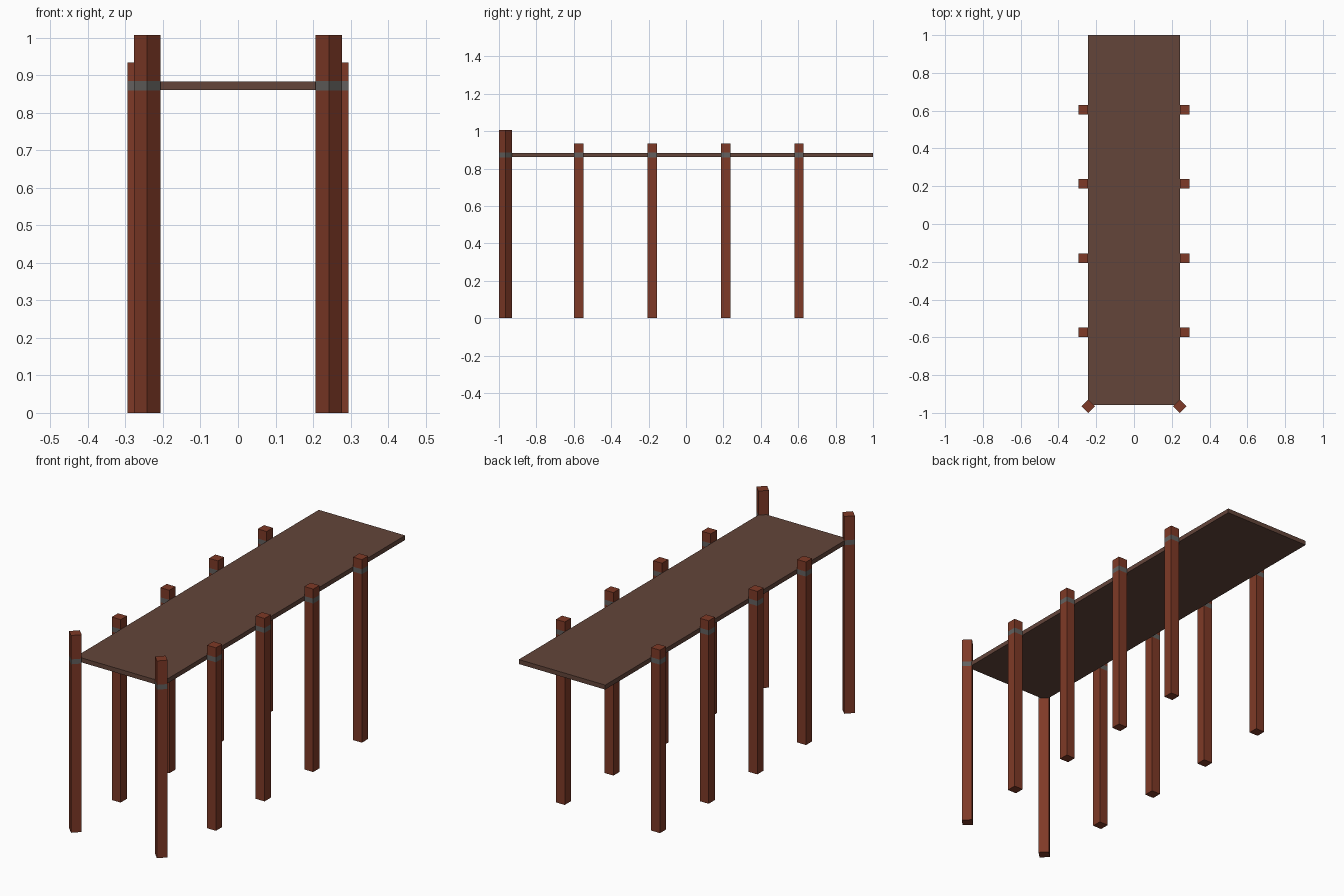
import bpy, bmesh, math
from mathutils import Matrix

if "Cube" in bpy.data.objects:
    bpy.data.objects.remove(bpy.data.objects["Cube"])


def material(name, rgb):
    m = bpy.data.materials.new(name)
    m.diffuse_color = (*rgb, 1)
    m.use_nodes = True
    m.node_tree.nodes["Principled BSDF"].inputs["Base Color"].default_value = m.diffuse_color
    return m


POST = material("red_brown_wood", (0.21, 0.042, 0.020))
DECK = material("dull_brown_wood", (0.125, 0.059, 0.042))
BAND = material("grey_band", (0.125, 0.118, 0.112))
BAND_Z = (0.860, 0.885)


def box(name, centre, size, mats, angle=0, cuts=()):
    bm = bmesh.new()
    bmesh.ops.create_cube(bm, size=1)
    bmesh.ops.scale(bm, vec=size, verts=bm.verts)
    bmesh.ops.rotate(bm, matrix=Matrix.Rotation(angle, 3, 'Z'), verts=bm.verts)
    bmesh.ops.translate(bm, vec=centre, verts=bm.verts)
    # slice around the band and colour the ring between the cuts
    for z in cuts:
        bmesh.ops.bisect_plane(bm, geom=bm.verts[:] + bm.edges[:] + bm.faces[:],
                               plane_co=(0, 0, z), plane_no=(0, 0, 1))
    if cuts:
        for f in bm.faces:
            if cuts[0] < f.calc_center_median().z < cuts[1]:
                f.material_index = 1
    me = bpy.data.meshes.new(name)
    bm.to_mesh(me)
    bm.free()
    for m in mats:
        me.materials.append(m)
    ob = bpy.data.objects.new(name, me)
    bpy.context.collection.objects.link(ob)
    return ob


def post(name, x, y, height, angle=0):
    box(name, (x, y, height / 2), (0.050, 0.050, height), (POST, BAND), angle, BAND_Z)


# walkway deck
box("deck", (0, 0.0215, 0.8725), (0.488, 1.957, 0.023), (DECK,))

for side, s in (("left", -1), ("right", 1)):
    # tall end posts, turned 45 degrees
    post(f"front_post_{side}", s * 0.2425, -0.965, 1.007, math.radians(45))
    # shorter posts along the sides
    for i in range(4):
        post(f"side_post_{side}_{i + 1}", s * 0.269, -0.573 + 0.3925 * i, 0.934)
